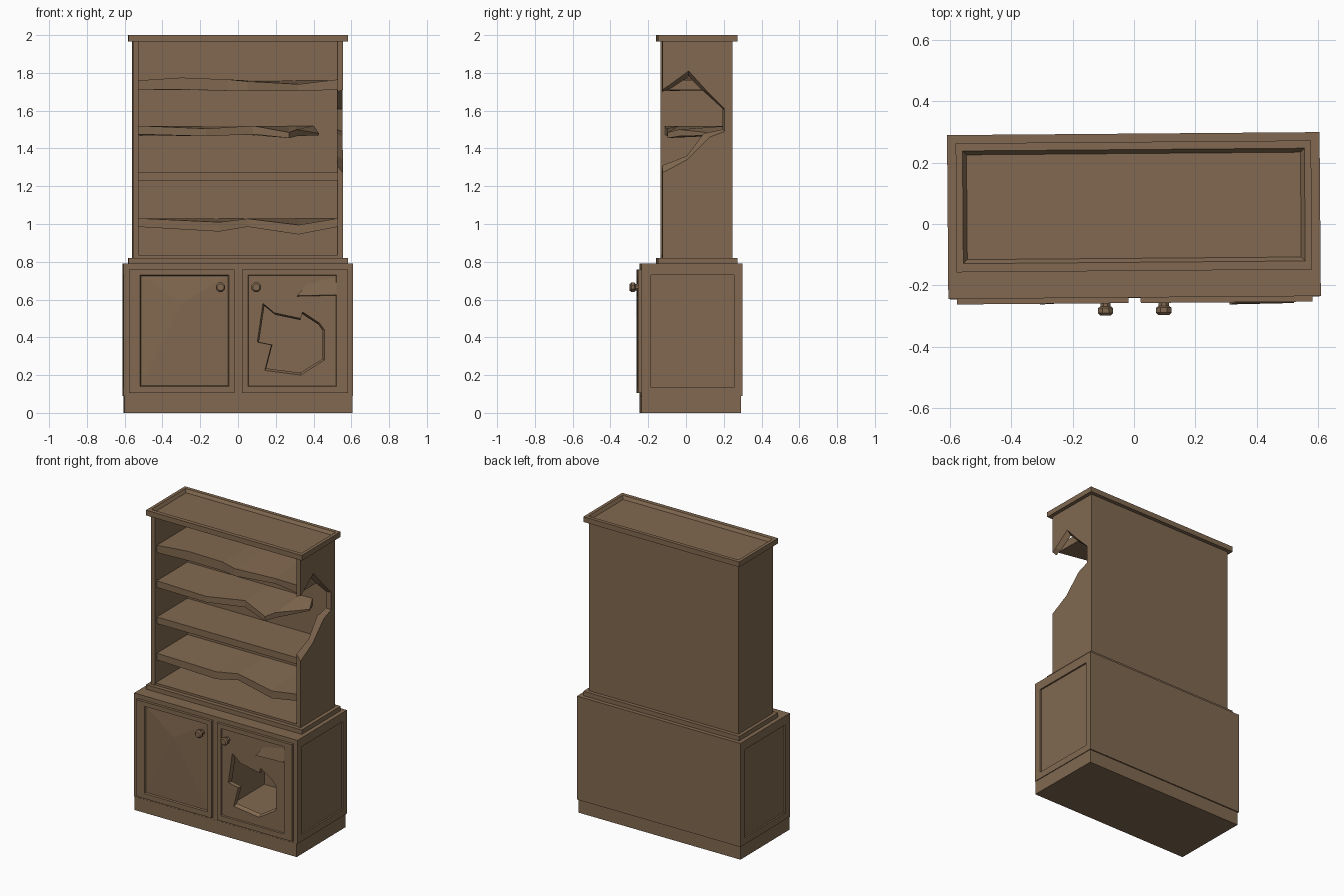
import bpy, bmesh, math
from mathutils import Matrix

if "Cube" in bpy.data.objects:
    bpy.data.objects.remove(bpy.data.objects["Cube"])

wood = bpy.data.materials.new("worn_brown_wood")
wood.diffuse_color = (0.22, 0.14, 0.08, 1)
wood.use_nodes = True
wood.node_tree.nodes["Principled BSDF"].inputs["Base Color"].default_value = wood.diffuse_color
TURN = Matrix.Rotation(0.008, 4, 'Z')   # the piece stands very slightly askew


def finish(name, bm):
    bmesh.ops.recalc_face_normals(bm, faces=bm.faces)
    bm.transform(TURN)
    me = bpy.data.meshes.new(name)
    bm.to_mesh(me)
    bm.free()
    me.materials.append(wood)
    ob = bpy.data.objects.new(name, me)
    bpy.context.collection.objects.link(ob)
    return ob


def rect(u0, u1, v0, v1):
    return [(u0, v0), (u1, v0), (u1, v1), (u0, v1)]


def prism(name, axis, a, b, loops, loops_b=None):
    """Solid between a and b along an axis; extra loops are holes."""
    place = {'x': lambda t, p: (t, p[0], p[1]),
             'y': lambda t, p: (p[0], t, p[1]),
             'z': lambda t, p: (p[0], p[1], t)}[axis]
    bm = bmesh.new()
    caps = [[], []]
    for la, lb in zip(loops, loops_b or loops):
        n = len(la)
        va = [bm.verts.new(place(a, p)) for p in la]
        vb = [bm.verts.new(place(b, p)) for p in lb]
        for i in range(n):
            j = (i + 1) % n
            bm.faces.new((va[i], va[j], vb[j], vb[i]))
            caps[0].append(bm.edges.get((va[i], va[j])))
            caps[1].append(bm.edges.get((vb[i], vb[j])))
    for edges in caps:
        bmesh.ops.triangle_fill(bm, edges=edges, use_beauty=True)
    return finish(name, bm)


def box(name, x0, x1, y0, y1, z0, z1):
    return prism(name, 'z', z0, z1, [rect(x0, x1, y0, y1)])


def shelf(name, front, zt, zb, back=0.225, end_x=None):
    """Slab whose front edge follows (x, y, top, bottom) points."""
    bm = bmesh.new()
    rows = []
    for i, (x, y, t, b) in enumerate(front):
        xb = end_x if end_x and i == len(front) - 1 else x
        rows.append([bm.verts.new(c) for c in
                     ((x, y, t), (xb, back, zt), (xb, back, zb), (x, y, b))])
    for r, s in zip(rows, rows[1:]):
        for k in range(4):
            m = (k + 1) % 4
            bm.faces.new((r[k], r[m], s[m], s[k]))
    bm.faces.new(rows[0])
    bm.faces.new(rows[-1])
    return finish(name, bm)


# lower cabinet: plinth, shell, front with an opening behind the broken door
box("plinth", -0.603, 0.603, -0.241, 0.287, 0, 0.09)
box("cabinet_floor", -0.59, 0.59, -0.22, 0.27, 0.09, 0.14)
box("cabinet_top", -0.59, 0.59, -0.22, 0.27, 0.755, 0.79)
box("cabinet_back", -0.59, 0.59, 0.27, 0.295, 0.09, 0.79)
box("cabinet_divider", -0.015, 0.01, -0.22, 0.27, 0.14, 0.755)
prism("cabinet_front", 'y', -0.24, -0.22,
      [rect(-0.59, 0.59, 0.09, 0.79), rect(0.06, 0.51, 0.15, 0.72)])
for side, s in (("left", -1), ("right", 1)):
    prism(side + "_cabinet_side", 'x', s * 0.59, s * 0.608,
          [rect(-0.24, 0.295, 0.09, 0.79), rect(-0.19, 0.25, 0.135, 0.73)])
    box(side + "_side_panel", min(s * .58, s * .597), max(s * .58, s * .597),
        -0.2, 0.26, 0.125, 0.74)

# door frames with bevelled inner edge
for side, x0, x1, i0, i1 in (("left", -0.58, -0.02, -0.52, -0.05),
                             ("right", 0.02, 0.58, 0.05, 0.52)):
    outer = rect(x0, x1, 0.105, 0.76)
    prism(side + "_door_frame", 'y', -0.258, -0.24,
          [outer, rect(i0, i1, 0.14, 0.73)],
          [outer, rect(i0 + .008, i1 - .008, 0.148, 0.722)])

# left door panel, gently bulged
bm = bmesh.new()
rim = [bm.verts.new((x, -0.248, z)) for x, z in rect(-0.52, -0.05, 0.14, 0.73)]
tip = bm.verts.new((-0.3, -0.26, 0.58))
for i in range(4):
    bm.faces.new((rim[i], rim[(i + 1) % 4], tip))
bm.faces.new(rim)
finish("left_door_panel", bm)

# right door panel with a jagged hole
hole = [(0.13, 0.58), (0.19, 0.53), (0.33, 0.50), (0.34, 0.535), (0.43, 0.475),
        (0.455, 0.44), (0.455, 0.28), (0.33, 0.20), (0.14, 0.225),
        (0.175, 0.36), (0.10, 0.375)]
inner = [(0.285 + (x - 0.285) * 0.95, 0.38 + (z - 0.38) * 0.93) for x, z in hole]
panel = rect(0.05, 0.52, 0.14, 0.73)
prism("right_door_panel", 'y', -0.25, -0.225, [panel, hole], [panel, inner])

# lifted splinter in the upper corner of the right door
bm = bmesh.new()
pts = [(0.37, -0.249, 0.69), (0.52, -0.249, 0.728), (0.52, -0.262, 0.625),
       (0.31, -0.265, 0.62), (0.52, -0.249, 0.622), (0.31, -0.249, 0.617)]
v = [bm.verts.new(p) for p in pts]
for f in ((0, 1, 2, 3), (3, 2, 4, 5), (0, 3, 5), (1, 4, 2), (0, 5, 4, 1)):
    bm.faces.new([v[i] for i in f])
finish("door_splinter", bm)

# eight-sided turned knobs
for side, x in (("left", -0.095), ("right", 0.095)):
    bm = bmesh.new()
    rings = []
    for r, y in ((.018, -.245), (.018, -.268), (.027, -.274),
                 (.027, -.29), (.019, -.298)):
        rings.append([bm.verts.new((x + r * math.cos((k + .5) * math.pi / 4), y,
                                    0.665 + r * math.sin((k + .5) * math.pi / 4)))
                      for k in range(8)])
    for p, q in zip(rings, rings[1:]):
        for k in range(8):
            m = (k + 1) % 8
            bm.faces.new((p[k], p[m], q[m], q[k]))
    bm.faces.new(rings[0])
    bm.faces.new(rings[-1])
    finish(side + "_knob", bm)

# upper case: base trim, crown with sunken top, back, floor and ceiling
box("base_trim", -0.58, 0.58, -0.153, 0.268, 0.79, 0.82)
box("case_floor", -0.53, 0.53, -0.125, 0.225, 0.82, 0.835)
box("case_back", -0.53, 0.53, 0.22, 0.243, 0.82, 1.97)
box("crown_board", -0.58, 0.58, -0.153, 0.268, 1.965, 1.98)
crown = rect(-0.58, 0.58, -0.153, 0.268)
prism("crown_rim", 'z', 1.98, 2.0, [crown, rect(-.545, .545, -.112, .23)],
      [crown, rect(-.558, .558, -.125, .243)])
box("left_case_side", -0.558, -0.528, -0.13, 0.243, 0.82, 1.967)

# right side of the upper case, broken open at the front
back_part = [(-0.13, 0.82), (0.243, 0.82), (0.243, 1.967), (-0.13, 1.967)]
torn_out = [(-0.13, 1.71), (-0.10, 1.73), (0.01, 1.81), (0.10, 1.71),
            (0.20, 1.61), (0.20, 1.49), (0.12, 1.46), (0.0, 1.34), (-0.13, 1.27)]
torn_in = [(-0.13, 1.70), (-0.08, 1.72), (0.01, 1.78), (0.08, 1.71),
           (0.19, 1.61), (0.19, 1.50), (0.09, 1.48), (0.0, 1.36), (-0.13, 1.31)]
prism("right_case_side", 'x', 0.555, 0.525,
      [back_part + torn_out], [back_part + torn_in])

# shelves, three of them with chipped or broken edges
shelf("top_shelf", [(-.53, -.11, 1.76, 1.71), (-.3, -.10, 1.775, 1.712),
                    (-.05, -.09, 1.765, 1.705), (.05, -.11, 1.755, 1.705),
                    (.32, -.06, 1.74, 1.705), (.527, -.11, 1.765, 1.71)],
      1.76, 1.71)
shelf("broken_shelf", [(-.53, -.11, 1.52, 1.475), (-.17, -.10, 1.505, 1.465),
                       (.08, -.04, 1.52, 1.475), (.27, -.10, 1.485, 1.455),
                       (.31, -.04, 1.50, 1.465), (.43, .15, 1.48, 1.47)],
      1.52, 1.47, end_x=0.40)
shelf("middle_shelf", [(-.53, -.11, 1.275, 1.23), (.527, -.11, 1.275, 1.23)],
      1.275, 1.23)
shelf("bottom_shelf", [(-.53, -.11, 1.03, 0.985), (-.1, -.09, 1.01, 0.96),
                       (.05, -.07, 1.028, 0.985), (.32, -.10, 0.995, 0.945),
                       (.527, -.11, 1.03, 0.985)], 1.03, 0.985)
